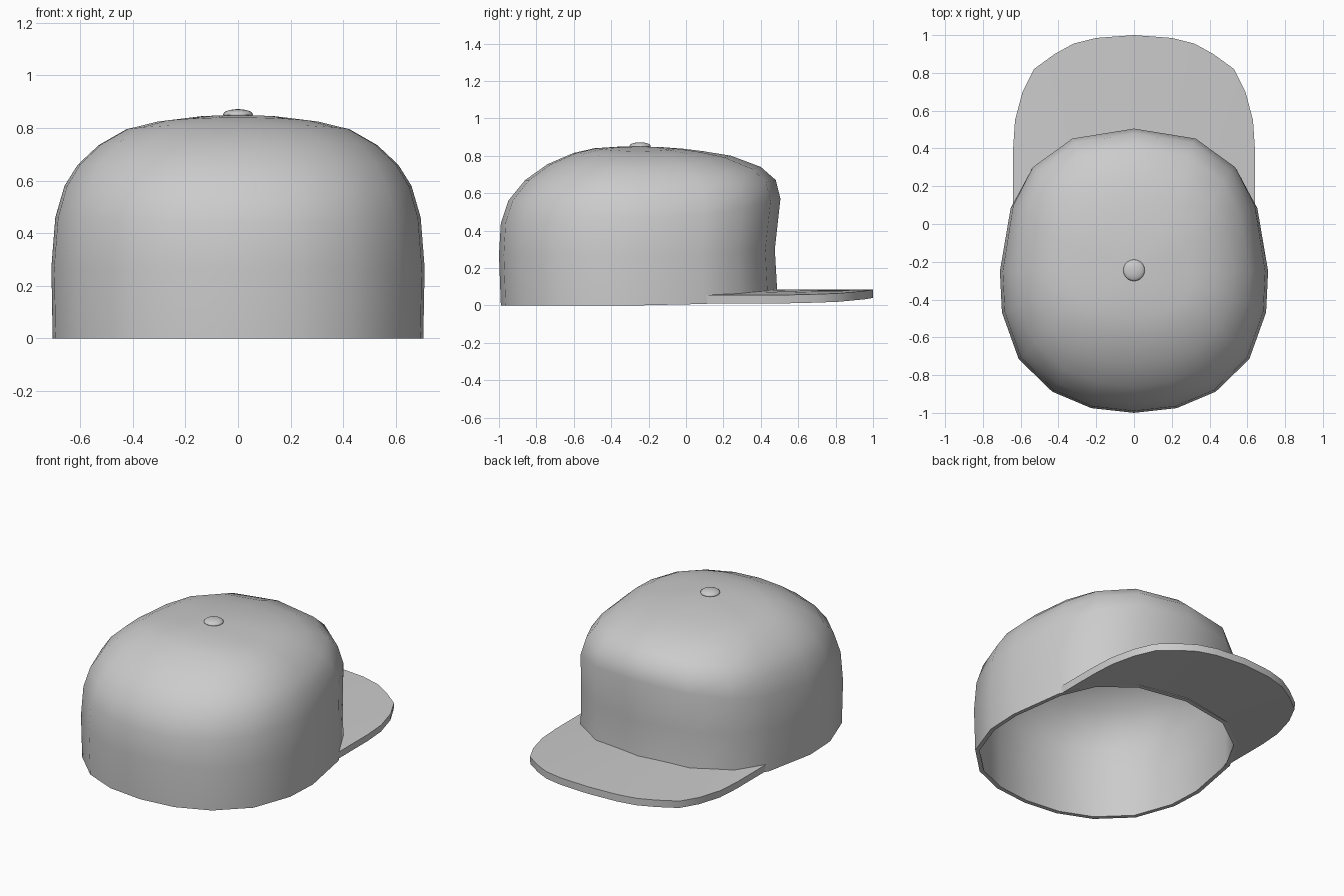
import bpy
import math

if "Cube" in bpy.data.objects:
    bpy.data.objects.remove(bpy.data.objects["Cube"])


def make_shell(name, verts, faces, thickness):
    mesh = bpy.data.meshes.new(name)
    mesh.from_pydata(verts, [], faces)
    mesh.update()
    ob = bpy.data.objects.new(name, mesh)
    bpy.context.collection.objects.link(ob)
    bpy.ops.object.select_all(action='DESELECT')
    bpy.context.view_layer.objects.active = ob
    ob.select_set(True)
    mod = ob.modifiers.new("Thickness", 'SOLIDIFY')
    mod.thickness = thickness
    mod.offset = -1
    bpy.ops.object.modifier_apply(modifier=mod.name)
    bpy.ops.object.shade_smooth_by_angle(angle=math.radians(40))
    return ob


# Crown: one half outline (front to back), mirrored and lofted through rings
half = [(0, 1), (0.47, 0.93), (0.77, 0.73), (0.92, 0.46), (1, 0),
        (0.985, -0.29), (0.86, -0.62), (0.61, -0.85), (0.32, -0.966), (0, -1)]
outline = [(-u, v) for u, v in half] + half[-2:0:-1]
CY = -0.25
# half width, front y, back y, z at side, z at front, z at back
rings = [
    (0.705, 0.49, -0.99, 0.0, 0.035, 0.0),
    (0.71, 0.475, -1.0, 0.27, 0.30, 0.27),
    (0.695, 0.505, -0.99, 0.46, 0.57, 0.44),
    (0.66, 0.48, -0.95, 0.58, 0.67, 0.56),
    (0.61, 0.40, -0.86, 0.66, 0.74, 0.67),
    (0.53, 0.24, -0.74, 0.735, 0.80, 0.755),
    (0.425, 0.10, -0.60, 0.795, 0.823, 0.815),
    (0.31, -0.02, -0.49, 0.823, 0.838, 0.84),
    (0.14, -0.13, -0.37, 0.845, 0.846, 0.848),
]
n = len(outline)
verts, faces = [], []
for w, yf, yb, zs, zf, zb in rings:
    for u, v in outline:
        y = CY + (v * (yf - CY) if v > 0 else -v * (yb - CY))
        z = zs + ((zf if v > 0 else zb) - zs) * v * v
        verts.append((u * w, y, z))
for k in range(len(rings) - 1):
    for i in range(n):
        j = (i + 1) % n
        a, b = k * n, (k + 1) * n
        faces.append((a + i, a + j, b + j, b + i))
verts.append((0, CY, 0.85))
top = (len(rings) - 1) * n
faces += [(top + i, top + (i + 1) % n, len(verts) - 1) for i in range(n)]
make_shell("crown", verts, faces, 0.025)

# Visor: strip between the crown edge and the outer edge, gently arched
outer = [(0, 1), (0.2, 0.985), (0.32, 0.955), (0.42, 0.9), (0.53, 0.82),
         (0.59, 0.7), (0.63, 0.55), (0.64, 0.4), (0.64, 0.05)]
inner = [(0, 0.475), (0.12, 0.46), (0.22, 0.445), (0.325, 0.43), (0.42, 0.37),
         (0.5, 0.315), (0.54, 0.28), (0.59, 0.19), (0.635, 0.05)]


def mirrored(pts):
    full = [(-x, y) for x, y in pts[:0:-1]] + pts
    return [(x, y, 0.085 - 0.03 * (x / 0.64) ** 2) for x, y in full]


inn, out = mirrored(inner), mirrored(outer)
m = len(inn)
make_shell("visor", inn + out,
           [(i, i + 1, m + i + 1, m + i) for i in range(m - 1)], 0.045)

# Top button
bpy.ops.mesh.primitive_uv_sphere_add(segments=20, ring_count=10, radius=1,
                                     location=(0, -0.245, 0.852))
button = bpy.context.object
button.name = "top_button"
button.scale = (0.057, 0.057, 0.02)
bpy.ops.object.shade_smooth()
